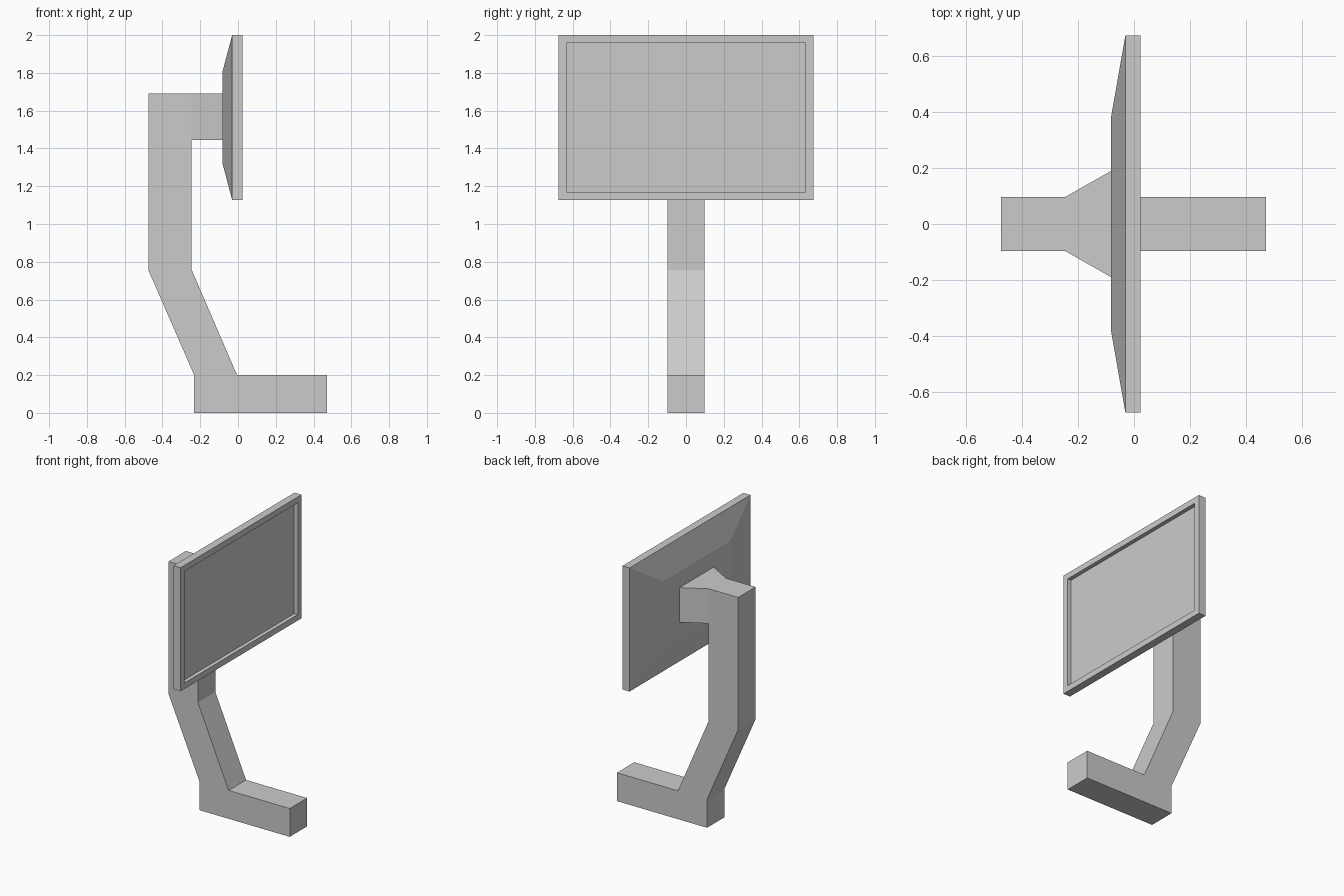
import bpy
import bmesh

cube = bpy.data.objects.get("Cube")
if cube:
    bpy.data.objects.remove(cube, do_unlink=True)

grey = bpy.data.materials.new("light_grey")
grey.use_nodes = True
grey.diffuse_color = (0.6, 0.6, 0.6, 1)
grey.node_tree.nodes["Principled BSDF"].inputs["Base Color"].default_value = (0.6, 0.6, 0.6, 1)


def finish(name, bm):
    bmesh.ops.recalc_face_normals(bm, faces=bm.faces)
    mesh = bpy.data.meshes.new(name)
    bm.to_mesh(mesh)
    bm.free()
    mesh.materials.append(grey)
    obj = bpy.data.objects.new(name, mesh)
    bpy.context.collection.objects.link(obj)
    return obj


def loft(name, sections, mid_z):
    """Join rectangles (x, half width, half height) along x and cap both ends."""
    bm = bmesh.new()
    rings = [[bm.verts.new((x, sy * hy, mid_z + sz * hz))
              for sy, sz in ((-1, -1), (1, -1), (1, 1), (-1, 1))]
             for x, hy, hz in sections]
    for a, b in zip(rings, rings[1:]):
        for i in range(4):
            j = (i + 1) % 4
            bm.faces.new((a[i], a[j], b[j], b[i]))
    bm.faces.new(rings[0])
    bm.faces.new(rings[-1])
    return finish(name, bm)


# Bent stand: side profile extruded across y, with the foot at the bottom
HALF = 0.097
profile = [(-0.232, 0), (0.472, 0), (0.472, 0.2), (-0.005, 0.2), (-0.245, 0.757),
           (-0.245, 1.445), (-0.245, 1.69), (-0.475, 1.69), (-0.475, 0.757), (-0.232, 0.2)]
bm = bmesh.new()
side = bm.faces.new([bm.verts.new((x, -HALF, z)) for x, z in profile])
moved = bmesh.ops.extrude_face_region(bm, geom=[side])["geom"]
bmesh.ops.translate(bm, vec=(0, 2 * HALF, 0),
                    verts=[v for v in moved if isinstance(v, bmesh.types.BMVert)])
# The flared neck continues from the upper front of the post
bmesh.ops.recalc_face_normals(bm, faces=bm.faces)
joint = [f for f in bm.faces if f.normal.x > 0.9 and f.calc_center_median().z > 1.5]
bmesh.ops.delete(bm, geom=joint, context="FACES_ONLY")
edge = [v for v in bm.verts if abs(v.co.x + 0.245) < 0.001 and v.co.z > 1.4]
edge.sort(key=lambda v: (v.co.y, v.co.z))
ring = [edge[i] for i in (0, 2, 3, 1)]
end = [bm.verts.new((-0.082, 0.19 if v.co.y > 0 else -0.19, v.co.z)) for v in ring]
for i in range(4):
    j = (i + 1) % 4
    bm.faces.new((ring[i], ring[j], end[j], end[i]))
bm.faces.new(end)
finish("stand", bm)

# Monitor: tapered back, straight rim, bezel and recessed display
loft("monitor", [(-0.083, 0.377, 0.24), (-0.031, 0.674, 0.436), (0.024, 0.674, 0.436),
                 (0.024, 0.632, 0.394), (-0.004, 0.632, 0.394)], 1.564)
